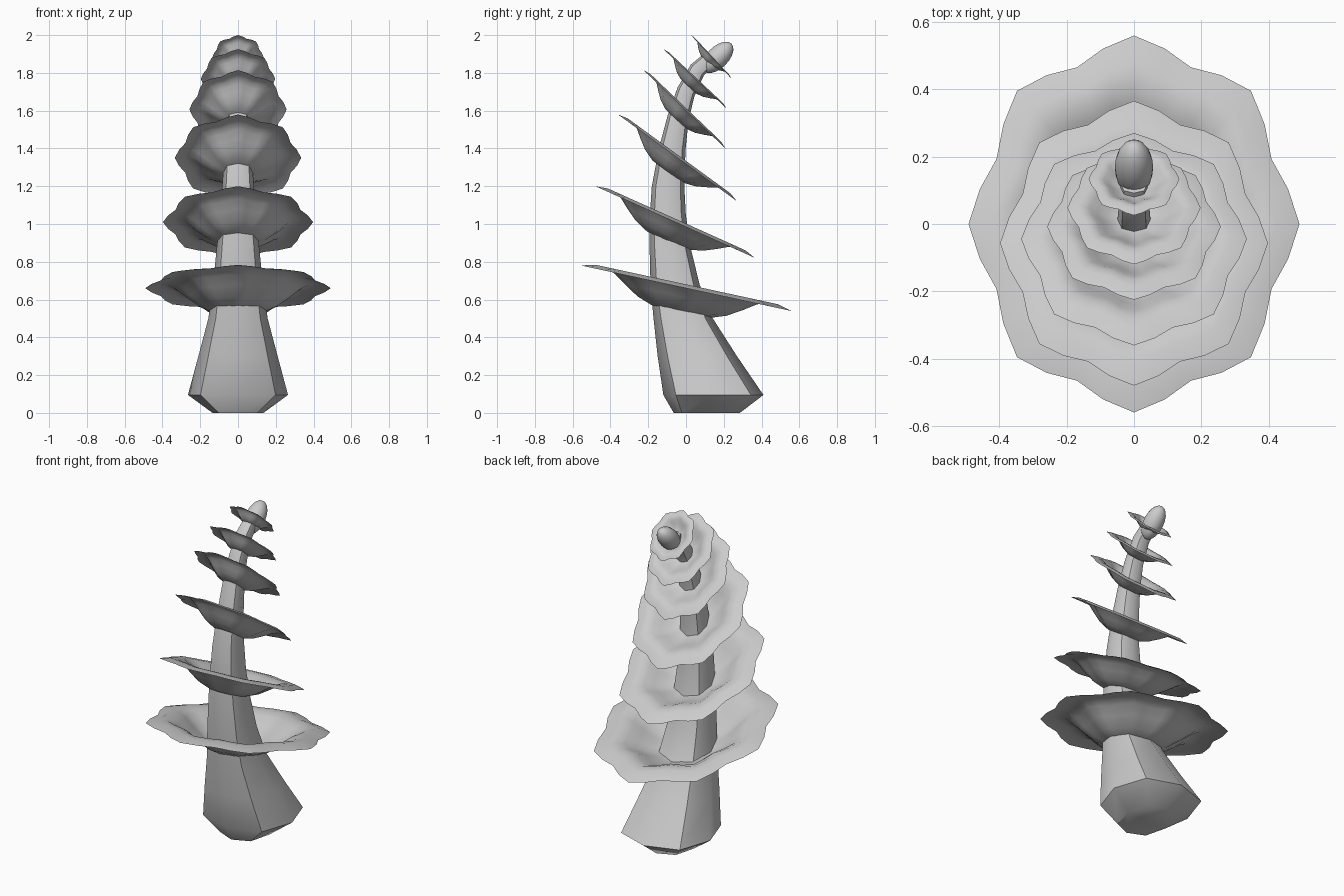
import bpy, bmesh
from math import sin, cos, pi, radians
from mathutils import Matrix, Vector

if "Cube" in bpy.data.objects:
    bpy.data.objects.remove(bpy.data.objects["Cube"])


def loft(name, rings, cap=False, angle=40):
    """Skin a list of equal-length vertex rings."""
    bm = bmesh.new()
    loops = [[bm.verts.new(p) for p in ring] for ring in rings]
    for a, b in zip(loops, loops[1:]):
        n = len(a)
        for i in range(n):
            j = (i + 1) % n
            bm.faces.new((a[i], a[j], b[j], b[i]))
    if cap:
        bm.faces.new(loops[0][::-1])
        bm.faces.new(loops[-1])
    me = bpy.data.meshes.new(name)
    bm.to_mesh(me)
    bm.free()
    ob = bpy.data.objects.new(name, me)
    bpy.context.collection.objects.link(ob)
    bpy.context.view_layer.objects.active = ob
    ob.select_set(True)
    bpy.ops.object.shade_smooth_by_angle(angle=radians(angle))
    ob.select_set(False)
    return ob


def section(y, z, rx, ry, tilt):
    """Slightly squared octagon, leaning towards the back."""
    m = Matrix.Translation((0, y, z)) @ Matrix.Rotation(radians(-tilt), 4, 'X')
    pts = []
    for i in range(8):
        a = i * pi / 4
        k = 1.06 if i % 2 else 1.0
        pts.append(m @ Vector((rx * k * cos(a), ry * k * sin(a), 0)))
    return pts


# Curved trunk: y, z, x radius, y radius, tilt
trunk = [(0.11, 0.0, 0.135, 0.175, 0), (0.145, 0.095, 0.265, 0.265, 0),
         (0.06, 0.3, 0.21, 0.21, 0), (-0.015, 0.5, 0.157, 0.157, 0),
         (-0.058, 0.68, 0.132, 0.13, 0), (-0.085, 0.88, 0.112, 0.108, 0),
         (-0.096, 1.05, 0.095, 0.095, 0), (-0.095, 1.2, 0.084, 0.086, 0),
         (-0.072, 1.4, 0.07, 0.07, 8), (-0.042, 1.56, 0.06, 0.057, 16),
         (0.0, 1.7, 0.05, 0.05, 26), (0.06, 1.815, 0.045, 0.045, 40),
         (0.12, 1.87, 0.04, 0.04, 45)]
loft("trunk", [section(*s) for s in trunk], cap=True)

# Frill profile: radius, height, waviness (all relative to the half length)
PROFILE = [(0.05, -0.235, 0.0), (0.25, -0.23, 0.01), (0.42, -0.17, 0.02),
           (0.56, -0.085, 0.03), (0.67, -0.01, 0.035), (0.76, 0.03, 0.04),
           (0.86, 0.035, 0.045), (1.0, 0.0, 0.05)]


def frill(name, y, z, half, tilt):
    rings = []
    m = Matrix.Translation((0, y, z)) @ Matrix.Rotation(radians(-tilt), 4, 'X')
    for r, h, w in PROFILE:
        ring = []
        for i in range(32):
            a = i * pi / 16
            k = half * (r - w + w * cos(8 * a))
            ring.append(m @ Vector((k * cos(a) / 1.165, k * sin(a), h * half)))
        rings.append(ring)
    return loft(name, rings, angle=60)


# Six tilted frills shrinking towards the tip
frills = [(0.0, 0.66, 0.572, 12.2), (-0.057, 1.01, 0.463, 24.2),
          (-0.045, 1.35, 0.39, 36.1), (-0.008, 1.607, 0.30, 43.7),
          (0.048, 1.768, 0.23, 43.2), (0.133, 1.885, 0.157, 47)]
for n, f in enumerate(frills, 1):
    frill(f"frill_{n}", *f)

# Egg-shaped tip
bpy.ops.mesh.primitive_uv_sphere_add(segments=16, ring_count=10, radius=1,
                                     location=(0, 0.168, 1.882),
                                     rotation=(radians(-45), 0, 0))
tip = bpy.context.object
tip.name = "tip_bud"
tip.scale = (0.057, 0.057, 0.103)
bpy.ops.object.shade_smooth()
